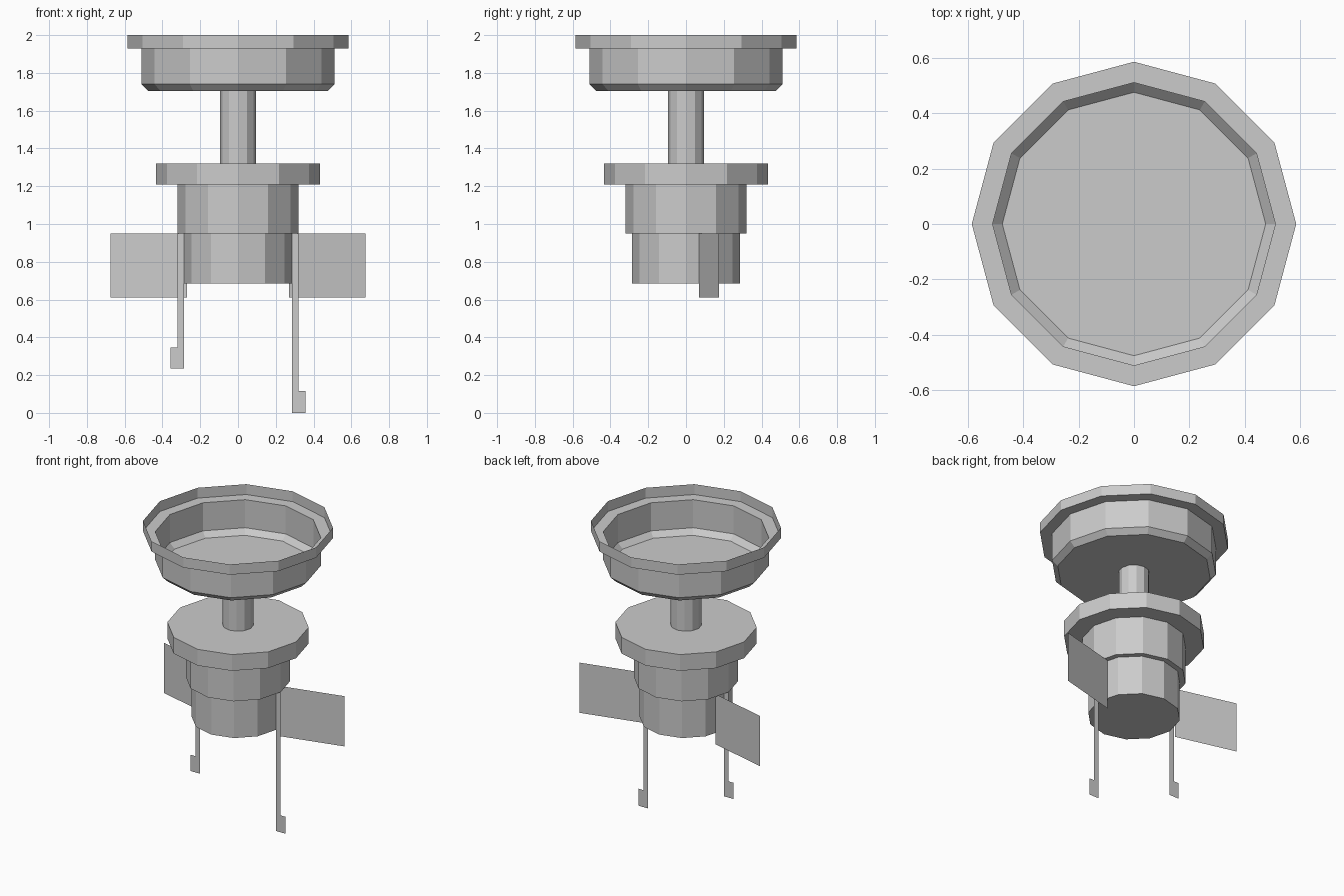
import bpy, math

if "Cube" in bpy.data.objects:
    bpy.data.objects.remove(bpy.data.objects["Cube"])

grey = bpy.data.materials.new("plain_grey")
grey.diffuse_color = (0.6, 0.6, 0.6, 1.0)
grey.use_nodes = True
grey.node_tree.nodes["Principled BSDF"].inputs["Base Color"].default_value = grey.diffuse_color


def make(name, verts, faces):
    mesh = bpy.data.meshes.new(name)
    mesh.from_pydata(verts, [], faces)
    mesh.materials.append(grey)
    mesh.update()
    obj = bpy.data.objects.new(name, mesh)
    bpy.context.collection.objects.link(obj)
    return obj


def lathe(name, profile, n=12, cap_first=True, cap_last=True):
    """Turn a bottom-to-top (radius, z) profile into a 12-sided solid or shell."""
    verts = [(r * math.cos(2 * math.pi * i / n), r * math.sin(2 * math.pi * i / n), z)
             for r, z in profile for i in range(n)]
    faces = [(k * n + i, k * n + (i + 1) % n, (k + 1) * n + (i + 1) % n, (k + 1) * n + i)
             for k in range(len(profile) - 1) for i in range(n)]
    if cap_first:
        faces.append(tuple(reversed(range(n))))
    if cap_last:
        top = (len(profile) - 1) * n
        faces.append(tuple(range(top, top + n)))
    return make(name, verts, faces)


# Open thin-walled basin with a stepped rim
lathe("basin", [(0.475, 1.705), (0.51, 1.74), (0.51, 1.93), (0.585, 1.93), (0.585, 2.0)],
      cap_last=False)

# Stem between basin and body
lathe("stem", [(0.095, 1.32), (0.095, 1.707)])

# Stepped body with top flange
lathe("body", [(0.285, 0.685), (0.285, 0.95), (0.32, 0.95), (0.32, 1.21),
               (0.435, 1.21), (0.435, 1.32)])

for side, s, foot, hook_top in (("left", -1, 0.235, 0.345), ("right", 1, 0.0, 0.115)):
    # Flat fin swept slightly backwards
    make(side + "_fin",
         [(s * 0.27, 0.07, 0.61), (s * 0.675, 0.175, 0.61),
          (s * 0.675, 0.175, 0.95), (s * 0.27, 0.07, 0.95)], [(0, 1, 2, 3)])
    # Flat hanging strip with a hooked foot
    outline = [(0.285, foot), (0.357, foot), (0.357, hook_top),
               (0.32, hook_top), (0.32, 0.95), (0.285, 0.95)]
    make(side + "_hooked_strip", [(s * x, 0, z) for x, z in outline], [tuple(range(6))])
